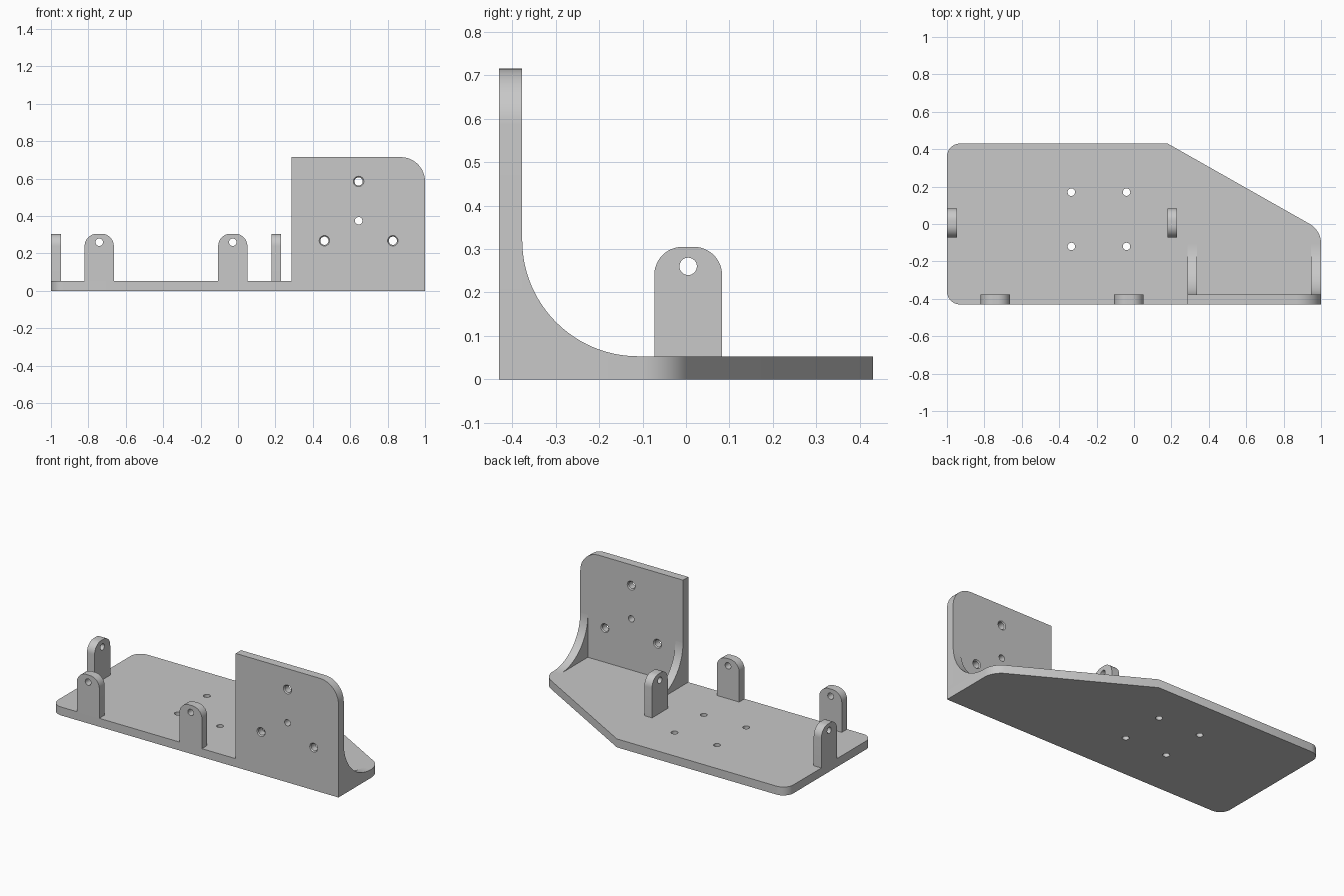
import bpy, bmesh
from math import cos, sin, pi
from mathutils import Vector, Matrix

cube = bpy.data.objects.get("Cube")
if cube:
    bpy.data.objects.remove(cube, do_unlink=True)

T = 0.053              # sheet thickness
FRONT = -0.43          # front face
INNER = FRONT + T      # back face of the upright wall
RIGHT = 1.0
TONE = (0.58, 0.58, 0.58, 1)

grey = bpy.data.materials.new("plain grey")
grey.use_nodes = True
grey.diffuse_color = TONE
grey.node_tree.nodes["Principled BSDF"].inputs["Base Color"].default_value = TONE

AXES = {"x": Vector((1, 0, 0)), "y": Vector((0, 1, 0)), "z": Vector((0, 0, 1))}


def place(axis, u, v, w):
    """Map profile coordinates u, v and depth w to space."""
    return Vector({"x": (w, u, v), "y": (u, w, v), "z": (u, v, w)}[axis])


def rounded(corners, steps=12):
    """Outline from (u, v, radius) corners, each rounded by its radius."""
    pts = []
    for i, (u, v, r) in enumerate(corners):
        p = Vector((u, v))
        if r == 0:
            pts.append(p)
            continue
        a = (Vector(corners[i - 1][:2]) - p).normalized()
        b = (Vector(corners[(i + 1) % len(corners)][:2]) - p).normalized()
        half = a.angle(b) / 2
        centre = p + (a + b).normalized() * (r / sin(half))
        reach = r * cos(half) / sin(half)
        start = (p + a * reach - centre).normalized()
        end = (p + b * reach - centre).normalized()
        pts += [centre + start.slerp(end, k / steps) * r for k in range(steps + 1)]
    return pts


def make_object(name, bm):
    mesh = bpy.data.meshes.new(name)
    bm.to_mesh(mesh)
    bm.free()
    obj = bpy.data.objects.new(name, mesh)
    bpy.context.collection.objects.link(obj)
    return obj


def cut(obj, axis, centre, depth, r1, r2):
    """Subtract a cylinder or cone from the object."""
    bm = bmesh.new()
    turn = AXES[axis].to_track_quat("Z", "Y").to_matrix().to_4x4()
    bmesh.ops.create_cone(bm, cap_ends=True, segments=32, radius1=r1, radius2=r2,
                          depth=depth, matrix=Matrix.Translation(centre) @ turn)
    cutter = make_object("hole_cutter", bm)
    cutter.hide_render = True
    mod = obj.modifiers.new("hole", "BOOLEAN")
    mod.operation, mod.solver, mod.object = "DIFFERENCE", "EXACT", cutter
    bpy.context.view_layer.objects.active = obj
    bpy.ops.object.modifier_apply(modifier=mod.name)
    bpy.data.objects.remove(cutter, do_unlink=True)


def sheet(name, axis, outline, start, holes=(), chamfered=()):
    """Sheet part of thickness T with plain and chamfered round holes."""
    bm = bmesh.new()
    face = bm.faces.new([bm.verts.new(place(axis, u, v, start)) for u, v in outline])
    out = bmesh.ops.extrude_face_region(bm, geom=[face])
    bmesh.ops.translate(bm, vec=AXES[axis] * T,
                        verts=[g for g in out["geom"] if isinstance(g, bmesh.types.BMVert)])
    bmesh.ops.recalc_face_normals(bm, faces=bm.faces)
    obj = make_object(name, bm)
    for u, v in holes:
        cut(obj, axis, place(axis, u, v, start + T / 2), T * 2, 0.02, 0.02)
    for u, v in chamfered:
        cut(obj, axis, place(axis, u, v, start + T / 2), T * 2, 0.022, 0.022)
        cut(obj, axis, place(axis, u, v, start), 0.012, 0.034, 0.022)
        cut(obj, axis, place(axis, u, v, start + T), 0.012, 0.022, 0.034)
    obj.data.materials.clear()
    obj.data.materials.append(grey)
    bpy.ops.object.select_all(action="DESELECT")
    obj.select_set(True)
    bpy.context.view_layer.objects.active = obj
    bpy.ops.object.shade_smooth_by_angle(angle=pi / 6)


# Base plate with a slanted back right side
sheet("base_plate", "z",
      rounded([(-1, FRONT, 0.07), (RIGHT, FRONT, 0), (RIGHT, -0.034, 0.12),
               (0.18, 0.43, 0), (-1, 0.43, 0.07)]), 0,
      holes=[(x, y) for x in (-0.335, -0.04) for y in (-0.12, 0.17)])

# Upright mounting wall
WALL_LEFT = 0.285
sheet("mounting_wall", "y",
      rounded([(WALL_LEFT, T, 0), (RIGHT, T, 0), (RIGHT, 0.715, 0.13), (WALL_LEFT, 0.715, 0)]),
      FRONT, holes=[(0.645, 0.375)],
      chamfered=[(0.645, 0.585), (0.462, 0.268), (0.828, 0.268)])

# Curved gussets behind the wall
R = 0.267
arc = [(INNER + R - R * cos(a), T + R - R * sin(a)) for a in (k * pi / 48 for k in range(25))]
for name, x in (("inner_gusset", WALL_LEFT), ("outer_gusset", RIGHT - T)):
    sheet(name, "x", [(INNER, T)] + arc, x)

# Round-topped lugs along the front edge and across the plate
for name, axis, mid, start in (("front_left_lug", "y", -0.742, FRONT),
                               ("front_middle_lug", "y", -0.028, FRONT),
                               ("end_lug", "x", 0.005, -1),
                               ("centre_lug", "x", 0.005, 0.178)):
    a, b = mid - 0.078, mid + 0.078
    sheet(name, axis, rounded([(a, T, 0), (b, T, 0), (b, 0.305, 0.065), (a, 0.305, 0.065)]),
          start, holes=[(mid, 0.26)])
